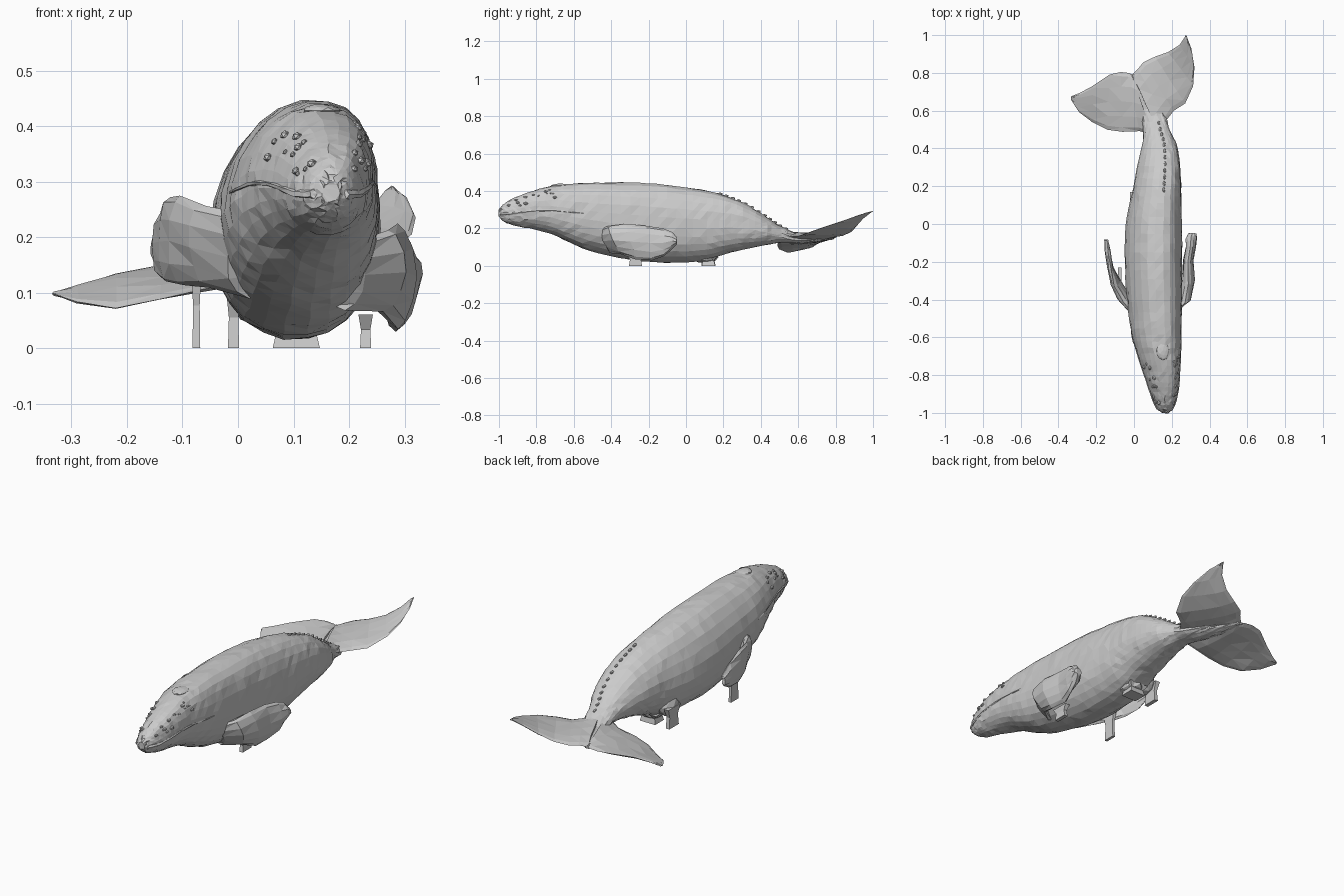
import bpy, bmesh, math, random
from mathutils import Vector

if "Cube" in bpy.data.objects:
    bpy.data.objects.remove(bpy.data.objects["Cube"])

random.seed(4)

# Body stations: y, left x, right x, bottom z, top z
STATIONS = [
    (-1.0, .15, .185, .262, .30), (-.98, .125, .20, .24, .325), (-.94, .105, .218, .222, .352),
    (-.88, .082, .232, .208, .38), (-.8, .055, .24, .193, .408), (-.7, .02, .245, .162, .43),
    (-.6, -.01, .25, .113, .44), (-.48, -.027, .252, .07, .446), (-.3, -.045, .255, .032, .446),
    (-.15, -.05, .255, .017, .438), (0, -.042, .253, .018, .42), (.12, -.02, .25, .03, .40),
    (.22, .0, .249, .065, .372), (.32, .022, .243, .09, .33), (.42, .043, .225, .11, .268),
    (.5, .05, .188, .122, .215), (.6, .03, .158, .118, .172), (.7, -.005, .085, .128, .166),
    (.79, -.02, .012, .142, .158)]


def station(t):
    """Smooth interpolation between stations."""
    n = len(STATIONS) - 1
    i = min(int(t), n - 1)
    u = t - i
    p = [STATIONS[max(0, min(n, i + k))] for k in (-1, 0, 1, 2)]
    return [.5 * (2 * b + (c - a) * u + (2 * a - 5 * b + 4 * c - d) * u * u
                  + (3 * b - a - 3 * c + d) * u ** 3) for a, b, c, d in zip(*p)]


def body_point(t, ang):
    """Point on the slightly rolled, low-slung body section."""
    y, x0, x1, zb, zt = station(t)
    c, s = math.cos(ang), math.sin(ang)
    zm = zb + (zt - zb) * .45
    w = (x1 - x0) / 2
    lean = .2 * w * max(s, 0) ** 1.5
    c = math.copysign(abs(c) ** .92, c)
    return Vector(((x0 + x1) / 2 + w * c + lean, y, zm + s * ((zt - zm) if s > 0 else (zm - zb))))


def make(name, bm):
    bmesh.ops.recalc_face_normals(bm, faces=bm.faces)
    bmesh.ops.triangulate(bm, faces=bm.faces)
    mesh = bpy.data.meshes.new(name)
    bm.to_mesh(mesh)
    bm.free()
    ob = bpy.data.objects.new(name, mesh)
    bpy.context.collection.objects.link(ob)
    return ob


def loft(name, rings, jitter=0):
    bm = bmesh.new()
    rows = []
    for ring in rings:
        rows.append([bm.verts.new(p + Vector([random.uniform(-jitter, jitter) for _ in range(3)]))
                     for p in ring])
    n = len(rows[0])
    for a, b in zip(rows, rows[1:]):
        for j in range(n):
            bm.faces.new((a[j], a[(j + 1) % n], b[(j + 1) % n], b[j]))
    bm.faces.new(rows[0])
    bm.faces.new(rows[-1])
    return make(name, bm)


def blade(name, pairs, side, jitter):
    """Lens-section fin through (edge point, opposite edge point, half thickness)."""
    rings = []
    for lead, trail, th in pairs:
        a, b, n = Vector(lead), Vector(trail), Vector(side)
        ring = []
        for k in range(12):
            ang = math.tau * k / 12
            ring.append(a.lerp(b, .5 - .5 * math.cos(ang)) + n * th * math.sin(ang))
        rings.append(ring)
    return loft(name, rings, jitter)


def lumps(name, items):
    """Group of faceted ellipsoids: (centre, radii)."""
    bm = bmesh.new()
    for c, r in items:
        vs = bmesh.ops.create_icosphere(bm, subdivisions=1 if max(r) < .03 else 2, radius=1)['verts']
        for v in vs:
            v.co = Vector(c) + Vector([v.co[i] * r[i] for i in range(3)]) * random.uniform(.93, 1.05)
    return make(name, bm)


def strut(name, x, y, wx, wy, top):
    """Tapered support standing on the ground."""
    rings = []
    for z, k in ((0, 1), (top * .55, .85), (top, 1.3)):
        rings.append([Vector((x + sx * wx * k / 2, y + sy * wy * k / 2, z))
                      for sx, sy in ((-1, -1), (1, -1), (1, 1), (-1, 1))])
    return loft(name, rings)


# Main body
last = len(STATIONS) - 1
loft("body", [[body_point(last * i / 56, math.tau * j / 26) for j in range(26)]
              for i in range(57)], .0025)

# Tail flukes
blade("fluke_left", [
    ((.10, .47, .155), (-.01, .79, .15), .02), ((.03, .49, .125), (-.03, .80, .152), .018),
    ((-.06, .49, .105), (-.07, .805, .153), .014), ((-.14, .50, .087), (-.13, .79, .15), .011),
    ((-.22, .54, .073), (-.22, .73, .133), .009), ((-.29, .59, .083), (-.285, .695, .113), .006),
    ((-.333, .655, .096), (-.333, .675, .1), .002)], (0, 0, 1), .002)
blade("fluke_right", [
    ((.13, .48, .17), (-.01, .79, .15), .02), ((.175, .55, .158), (.02, .82, .162), .018),
    ((.21, .60, .16), (.05, .855, .17), .015), ((.27, .64, .172), (.11, .885, .183), .012),
    ((.315, .73, .205), (.18, .91, .21), .01), ((.32, .83, .237), (.24, .95, .255), .008),
    ((.302, .93, .27), (.265, .985, .284), .005), ((.279, .995, .29), (.275, .999, .291), .001)],
    (0, 0, 1), .002)

# Flippers folded back along the flanks
blade("flipper_right", [
    ((.20, -.48, .19), (.19, -.41, .07), .035), ((.27, -.42, .212), (.26, -.36, .065), .035),
    ((.287, -.32, .225), (.287, -.27, .036), .033), ((.288, -.2, .213), (.285, -.18, .03), .026),
    ((.30, -.12, .20), (.30, -.12, .05), .026), ((.302, -.075, .178), (.30, -.08, .085), .03),
    ((.31, -.05, .15), (.31, -.05, .115), .02)], (1, 0, 0), .003)
blade("flipper_left", [
    ((.02, -.50, .24), (.02, -.42, .09), .04), ((-.06, -.41, .258), (-.05, -.36, .11), .035),
    ((-.103, -.33, .272), (-.10, -.28, .112), .026), ((-.125, -.24, .27), (-.127, -.22, .118), .018),
    ((-.135, -.15, .25), (-.143, -.14, .13), .014), ((-.143, -.085, .21), (-.15, -.085, .16), .008)],
    (1, 0, 0), .003)

# Head bumps, two rows each side of the snout plus scatter
items = []
for k in range(26):
    t = random.uniform(1.8, 5)
    ang = math.radians(random.choice((random.uniform(22, 62), random.uniform(118, 158))))
    r = random.uniform(.005, .01)
    items.append((body_point(t, ang), (r, r * 1.4, r * .9)))
lumps("head_bumps", items)

# Lip ridges running back from the snout
for side, a0 in (("right", -2), ("left", 182)):
    rings = []
    for i in range(13):
        t = .6 + i * .49
        y, x0, x1, zb, zt = station(t)
        c = body_point(t, math.radians(a0 + (1 if a0 > 90 else -1) * -max(0, i - 3) * 1.2))
        h = .009 * (1 - i / 16)
        rings.append([c + Vector((h * math.cos(q) * .8, 0, h * math.sin(q)))
                      for q in (0, 1.257, 2.513, 3.77, 5.027)])
    loft("lip_" + side, rings, .001)

# Blowhole mound and knuckled ridge down the tail stock
items = [(body_point(5.3, 1.57) - Vector((0, 0, .006)), (.035, .05, .012))]
for i in range(12):
    items.append((body_point(11.6 + i * .34, 1.5), (.008, .016, .008)))
lumps("back_ridge", items)

# Belly lump near the rear supports
lumps("belly_lump", [((.03, .10, .10), (.05, .075, .06)), ((.105, .10, .045), (.06, .07, .03))])

# Supports on the ground
strut("support_front_right", .23, -.27, .02, .07, .06)
strut("support_front_left", -.075, -.27, .014, .06, .14)
strut("support_rear_left", -.008, .12, .02, .075, .10)
strut("support_rear_middle", .105, .12, .085, .07, .05)
